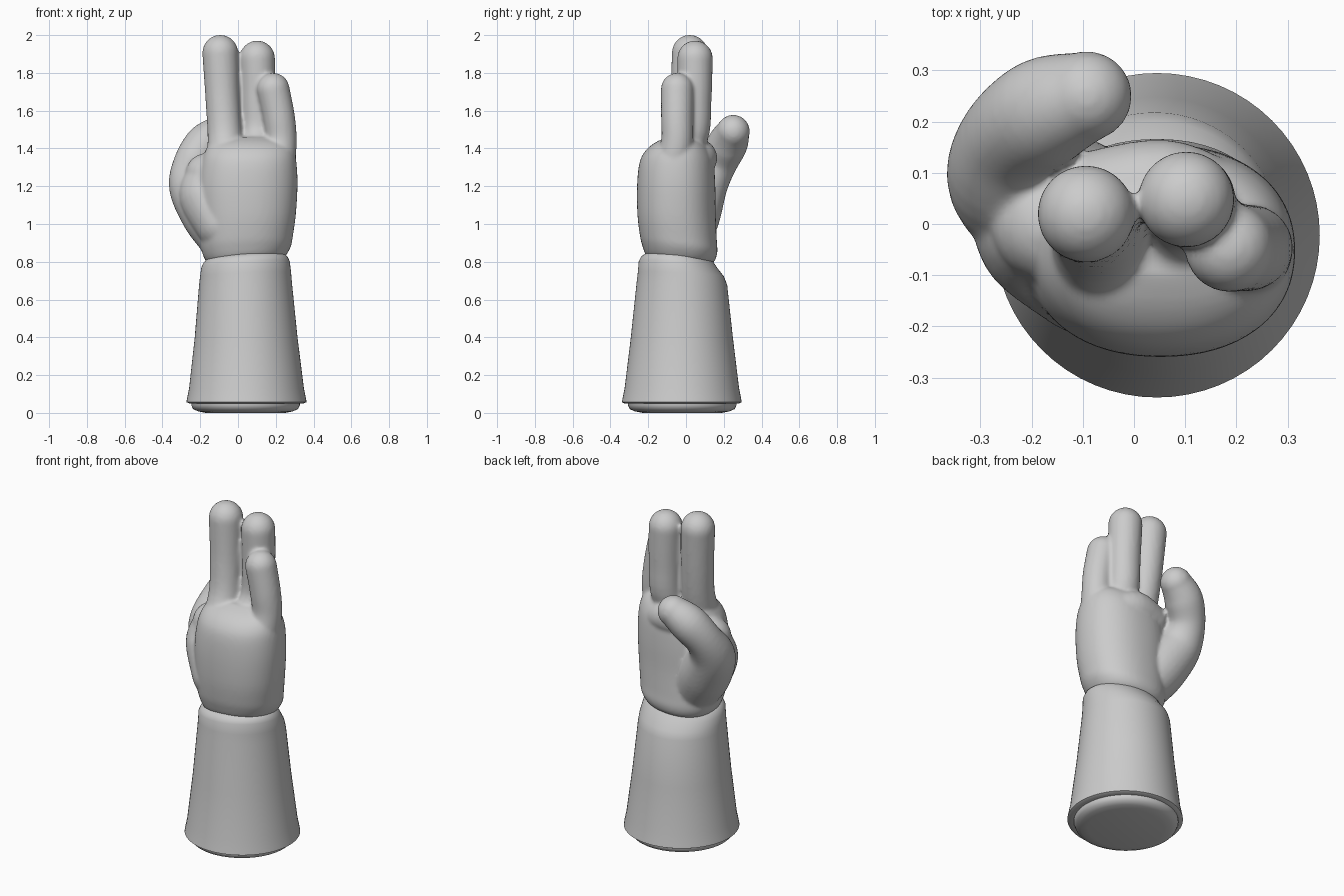
import bpy, bmesh
from math import cos, sin, pi, tau
from mathutils import Vector


def finish(bm, name, angle=None):
    bmesh.ops.recalc_face_normals(bm, faces=bm.faces[:])
    me = bpy.data.meshes.new(name)
    bm.to_mesh(me)
    bm.free()
    ob = bpy.data.objects.new(name, me)
    bpy.context.collection.objects.link(ob)
    if angle:
        bpy.ops.object.select_all(action='DESELECT')
        ob.select_set(True)
        bpy.context.view_layer.objects.active = ob
        bpy.ops.object.shade_smooth_by_angle(angle=angle)
    return ob


def smooth_path(pts, steps):
    """Catmull-Rom curve through points of any dimension."""
    p = [Vector(q) for q in [pts[0]] + pts + [pts[-1]]]
    path = []
    for a, b, c, d in zip(p, p[1:], p[2:], p[3:]):
        for i in range(steps):
            t = i / steps
            path.append(0.5 * (2 * b + (c - a) * t + (2 * a - 5 * b + 4 * c - d) * t * t
                               + (3 * b - a - 3 * c + d) * t ** 3))
    return path + [p[-1]]


def skin(bm, loops):
    """Closed tube through loops of points."""
    loops = [[bm.verts.new(p) for p in loop] for loop in loops]
    n = len(loops[0])
    for a, b in zip(loops, loops[1:]):
        for i in range(n):
            j = (i + 1) % n
            bm.faces.new((a[i], a[j], b[j], b[i]))
    bm.faces.new(loops[0][::-1])
    bm.faces.new(loops[-1])


def loft(bm, rings, power=2.0, seg=64):
    """Rings of (cx, cy, z, rx, ry, tilt); power > 2 squares the outline."""
    loops = []
    for cx, cy, z, rx, ry, tilt in rings:
        loop = []
        for i in range(seg):
            c, s = cos(tau * i / seg), sin(tau * i / seg)
            k = (abs(c) ** power + abs(s) ** power) ** (-1 / power)
            x, y = cx + rx * c * k, cy + ry * s * k
            loop.append((x, y, z + tilt * (0.07 * x - 0.08 * y)))
        loops.append(loop)
    skin(bm, loops)


def digit(bm, pts, steps=5, seg=28):
    """Round-ended limb swept along a smooth path of (x, y, z, r)."""
    path = smooth_path(pts, steps)
    pos = [q.xyz for q in path]
    last = len(pos) - 1
    tan = [(pos[min(i + 1, last)] - pos[max(i - 1, 0)]).normalized() for i in range(last + 1)]
    caps = [pi / 2 * k / 8 for k in range(1, 8)] + [pi / 2 * 0.97]
    rings = [(pos[0] - tan[0] * path[0][3] * sin(a), tan[0], path[0][3] * cos(a)) for a in caps[::-1]]
    rings += [(c, t, q[3]) for c, t, q in zip(pos, tan, path)]
    rings += [(pos[-1] + tan[-1] * path[-1][3] * sin(a), tan[-1], path[-1][3] * cos(a)) for a in caps]
    u = tan[0].orthogonal()
    loops = []
    for c, t, r in rings:
        u = (u - t * u.dot(t)).normalized()
        v = t.cross(u)
        loops.append([c + r * (u * cos(tau * i / seg) + v * sin(tau * i / seg)) for i in range(seg)])
    skin(bm, loops)


# Recessed disc under the sleeve
bm = bmesh.new()
loft(bm, [(0.04, -0.02, z, r, r, 0) for z, r in
          [(0.0, 0.21), (0.008, 0.25), (0.02, 0.278), (0.04, 0.287), (0.07, 0.287)]])
finish(bm, "sleeve_base", 0.8)

# Tapered sleeve, rolled in at the wrist
bm = bmesh.new()
loft(bm, [(0.045, -0.022, 0.05, 0.28, 0.28, 0),
          (0.045, -0.022, 0.051, 0.305, 0.305, 0),
          (0.045, -0.022, 0.057, 0.318, 0.317, 0),
          (0.045, -0.022, 0.075, 0.315, 0.314, 0),
          (0.045, -0.022, 0.13, 0.304, 0.303, 0),
          (0.043, -0.022, 0.40, 0.272, 0.270, 0),
          (0.040, -0.022, 0.68, 0.246, 0.240, 0.2),
          (0.040, -0.027, 0.73, 0.241, 0.228, 0.6),
          (0.040, -0.043, 0.78, 0.234, 0.207, 1),
          (0.040, -0.046, 0.805, 0.222, 0.192, 1),
          (0.040, -0.044, 0.822, 0.203, 0.172, 1),
          (0.040, -0.044, 0.826, 0.17, 0.14, 1)])
finish(bm, "sleeve", 0.8)

# Gloved hand: palm, three upright fingers and a curled thumb fused together
bm = bmesh.new()
loft(bm, smooth_path([(0.040, -0.030, 0.79, 0.19, 0.155, 1),
                      (0.042, -0.030, 0.815, 0.213, 0.182, 1),
                      (0.045, -0.032, 0.86, 0.235, 0.198, 1),
                      (0.045, -0.040, 0.92, 0.245, 0.203, 0.6),
                      (0.050, -0.050, 1.05, 0.256, 0.207, 0),
                      (0.053, -0.052, 1.20, 0.262, 0.207, 0),
                      (0.058, -0.050, 1.32, 0.252, 0.197, 0),
                      (0.061, -0.045, 1.385, 0.235, 0.172, 0),
                      (0.062, -0.035, 1.43, 0.205, 0.130, 0),
                      (0.060, -0.020, 1.46, 0.140, 0.080, 0)], 4), 2.2)
# middle, ring and little finger
digit(bm, [(-0.060, -0.095, 1.29, 0.108), (-0.069, -0.025, 1.46, 0.092),
           (-0.082, 0.005, 1.66, 0.090), (-0.094, 0.020, 1.906, 0.095)])
digit(bm, [(0.075, -0.100, 1.29, 0.108), (0.105, 0.025, 1.46, 0.092),
           (0.108, 0.044, 1.66, 0.091), (0.102, 0.048, 1.877, 0.094)])
digit(bm, [(0.195, -0.075, 1.28, 0.105), (0.226, -0.048, 1.43, 0.085),
           (0.217, -0.047, 1.56, 0.085), (0.186, -0.046, 1.713, 0.087)])
# thumb
digit(bm, [(-0.08, 0.00, 0.95, 0.145), (-0.155, 0.035, 1.06, 0.150),
           (-0.236, 0.09, 1.20, 0.131), (-0.238, 0.165, 1.32, 0.104),
           (-0.172, 0.220, 1.425, 0.107), (-0.092, 0.250, 1.49, 0.088)])
# web joining the back of the hand to the thumb
digit(bm, [(-0.08, -0.075, 1.0, 0.145), (-0.165, -0.005, 1.15, 0.15),
           (-0.165, 0.00, 1.26, 0.115)])
# finger pads along the top of the palm
digit(bm, [(-0.07, 0.045, 1.33, 0.10), (0.06, 0.065, 1.35, 0.10), (0.165, 0.03, 1.31, 0.09)])
hand = finish(bm, "hand")
m = hand.modifiers.new("fuse", 'REMESH')
m.mode = 'VOXEL'
m.voxel_size = 0.0105
m.use_smooth_shade = True
s = hand.modifiers.new("soften", 'SMOOTH')
s.factor = 0.5
s.iterations = 5
